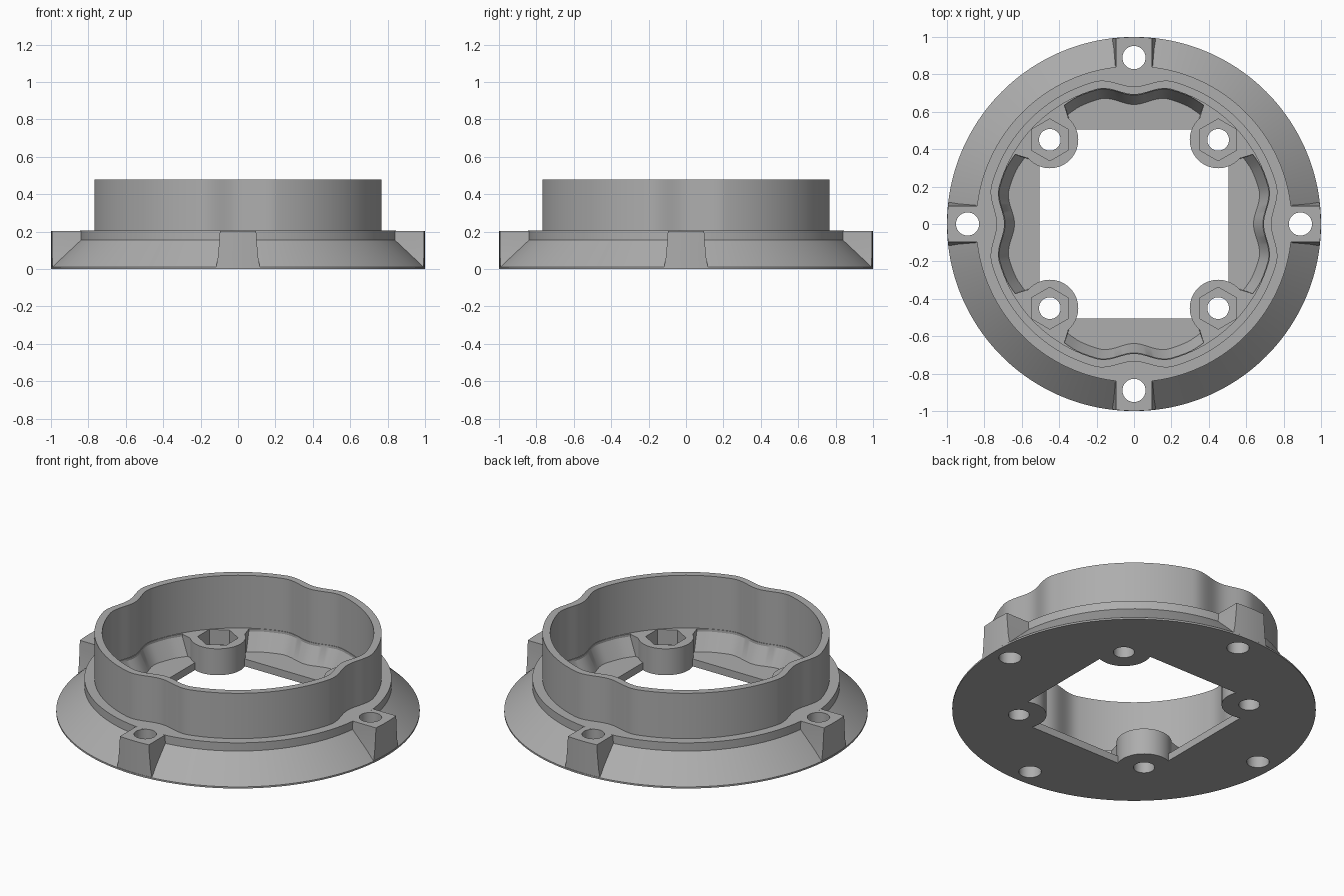
import bpy, bmesh, math
from math import sin, cos, pi, radians
from mathutils import Matrix

cube = bpy.data.objects.get("Cube")
if cube:
    bpy.data.objects.remove(cube, do_unlink=True)

grey = bpy.data.materials.new("plain grey")
grey.use_nodes = True
colour = (0.42, 0.42, 0.42, 1)
grey.diffuse_color = colour
grey.node_tree.nodes["Principled BSDF"].inputs["Base Color"].default_value = colour

FLOOR, SEAT, SHELF, TOP = 0.045, 0.16, 0.205, 0.48


def loft(name, rings):
    """Closed solid through (z, outline) rings with equal point counts."""
    bm = bmesh.new()
    loops = [[bm.verts.new((x, y, z)) for x, y in pts] for z, pts in rings]
    for a, b in zip(loops, loops[1:]):
        for i in range(len(a)):
            j = (i + 1) % len(a)
            bm.faces.new((a[i], a[j], b[j], b[i]))
    bm.faces.new(loops[0][::-1])
    bm.faces.new(loops[-1])
    bmesh.ops.recalc_face_normals(bm, faces=bm.faces)
    mesh = bpy.data.meshes.new(name)
    bm.to_mesh(mesh)
    bm.free()
    mesh.materials.append(grey)
    ob = bpy.data.objects.new(name, mesh)
    bpy.context.collection.objects.link(ob)
    return ob


def circle(r, n=48, x=0, y=0, turn=0):
    return [(x + r * cos(2 * pi * i / n + turn), y + r * sin(2 * pi * i / n + turn)) for i in range(n)]


def prism(name, pts, z0, z1):
    return loft(name, [(z0, pts), (z1, pts)])


def wave(r, t):
    """Radius with a smooth dip on each of the four axes."""
    off = abs((t + pi / 4) % (pi / 2) - pi / 4)
    return r - 0.0275 * (1 + cos(pi * off / 0.27)) if off < 0.27 else r


def wavy(r, n=288):
    return [(wave(r, 2 * pi * i / n) * cos(2 * pi * i / n),
             wave(r, 2 * pi * i / n) * sin(2 * pi * i / n)) for i in range(n)]


def combine(body, tool, operation):
    mod = body.modifiers.new(operation, 'BOOLEAN')
    mod.operation, mod.solver, mod.object = operation, 'EXACT', tool
    bpy.context.view_layer.objects.active = body
    bpy.ops.object.modifier_apply(modifier=mod.name)
    bpy.data.objects.remove(tool, do_unlink=True)


def spin(ob, k):
    ob.data.transform(Matrix.Rotation(k * pi / 2, 4, 'Z'))
    return ob


# Conical flange with its raised shelf
body = loft("mounting_flange", [(0, circle(1, 192)), (0.01, circle(1, 192)),
                                (0.155, circle(0.845, 192)), (SHELF, circle(0.845, 192))])

# Four lugs with flared flanks, trimmed by the rim circle
def lug_outline(w):
    arc = [(w * s, -math.sqrt(0.998 - (w * s) ** 2)) for s in (-1, -.6, -.2, .2, .6, 1)]
    return arc + [(w, -0.8), (-w, -0.8)]

for k in range(4):
    lug = loft("lug", [(0.004, lug_outline(0.118)), (0.06, lug_outline(0.108)),
                       (0.15, lug_outline(0.1)), (SHELF - 0.0005, lug_outline(0.097))])
    combine(body, spin(lug, k), 'UNION')

# Wavy collar and its hollow interior
combine(body, prism("collar", wavy(0.79), 0.1, TOP), 'UNION')
combine(body, prism("interior", wavy(0.747), SEAT, 0.6), 'DIFFERENCE')

# Sloped pockets between the corner seats
for k in range(4):
    angles = [radians(60 + 60 * i / 40) for i in range(41)]
    upper = [(wave(0.744, t) * cos(t), wave(0.744, t) * sin(t) - 0.12 * max(0, abs(cos(t)) - 0.42))
             for t in angles] + [(-0.3, 0.4), (0.3, 0.4)]
    lower = [(x * 0.95, y - 0.05) for x, y in upper[:-2]] + upper[-2:]
    pocket = loft("pocket", [(FLOOR, lower), (SEAT - 0.015, upper), (0.3, upper)])
    combine(body, spin(pocket, k), 'DIFFERENCE')

# Square opening, then round bosses in its corners
h = 0.505
combine(body, prism("opening", [(-h, -h), (h, -h), (h, h), (-h, h)], -0.1, 0.3), 'DIFFERENCE')
for sx in (-1, 1):
    for sy in (-1, 1):
        x, y = 0.45 * sx, 0.45 * sy
        combine(body, prism("boss", circle(0.152, 64, x, y), 0, SEAT), 'UNION')
        combine(body, prism("nut_seat", circle(0.112, 6, x, y, pi / 6), 0.07, 0.3), 'DIFFERENCE')
        combine(body, prism("screw_hole", circle(0.058, 40, x, y), -0.1, 0.3), 'DIFFERENCE')

# Bolt holes through the lugs
for k in range(4):
    combine(body, spin(prism("bolt_hole", circle(0.062, 40, 0.89, 0), -0.1, 0.3), k), 'DIFFERENCE')

body.select_set(True)
bpy.context.view_layer.objects.active = body
bpy.ops.object.shade_smooth_by_angle(angle=radians(25))
